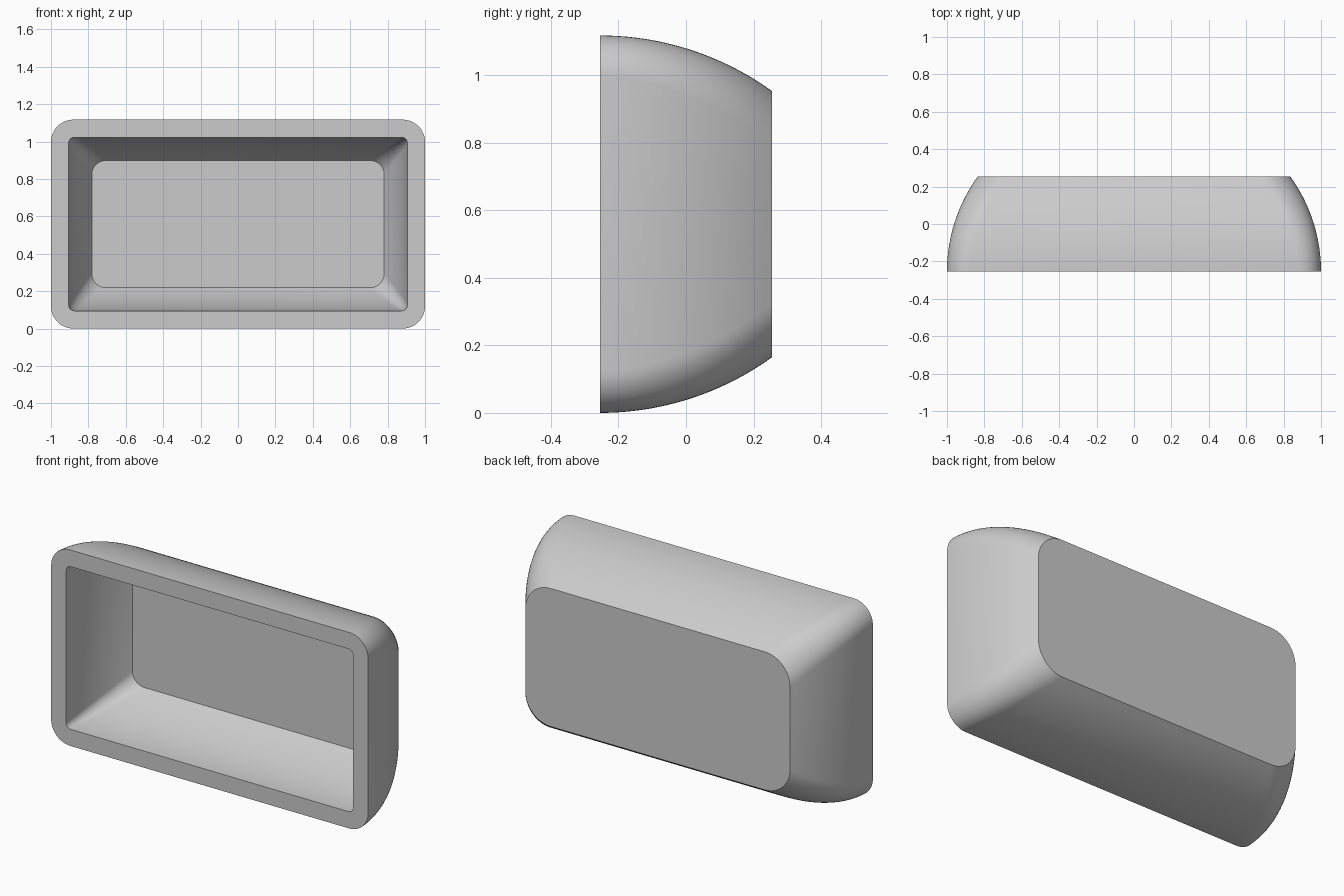
import bpy
import bmesh
from math import sin, cos, pi, sqrt

cube = bpy.data.objects.get("Cube")
if cube:
    bpy.data.objects.remove(cube)

HALF_X, HALF_Z = 1.0, 0.5585
FRONT_Y, DEPTH = -0.255, 0.51
WALL, ARC_R = 0.095, 0.871
STEPS, CORNER_STEPS = 20, 12

grey = bpy.data.materials.new("plain grey")
grey.use_nodes = True
grey.diffuse_color = (0.6, 0.6, 0.6, 1)
grey.node_tree.nodes["Principled BSDF"].inputs["Base Color"].default_value = grey.diffuse_color


def rounded_ring(bm, half_x, half_z, radius, y):
    """Rounded rectangle of vertices facing the front."""
    ring = []
    for corner, (sx, sz) in enumerate(((1, 1), (-1, 1), (-1, -1), (1, -1))):
        for i in range(CORNER_STEPS + 1):
            a = (corner + i / CORNER_STEPS) * pi / 2
            x = sx * (half_x - radius) + radius * cos(a)
            z = sz * (half_z - radius) + radius * sin(a)
            ring.append(bm.verts.new((x, y, z + HALF_Z)))
    return ring


def bridge(bm, a, b):
    for i in range(len(a)):
        j = (i + 1) % len(a)
        bm.faces.new((a[i], a[j], b[j], b[i]))


def curved_wall(bm, margin, depth, arc, r_front, r_back):
    """Wall that curves inward from the rim, closed by a flat back."""
    rings = []
    for s in range(STEPS + 1):
        f = s / STEPS
        t = f * depth
        inset = margin + arc - sqrt(arc * arc - t * t)
        radius = r_front + (r_back - r_front) * f
        rings.append(rounded_ring(bm, HALF_X - inset, HALF_Z - inset, radius, FRONT_Y + t))
    for a, b in zip(rings, rings[1:]):
        bridge(bm, a, b)
    bm.faces.new(rings[-1])
    return rings[0]


# Hollow tray: outer shell, inner cavity and flat front rim
bm = bmesh.new()
outer = curved_wall(bm, 0, DEPTH, ARC_R, 0.12, 0.16)
inner = curved_wall(bm, WALL, DEPTH - 0.09, ARC_R - WALL, 0.03, 0.075)
bridge(bm, outer, inner)
bmesh.ops.recalc_face_normals(bm, faces=bm.faces)

mesh = bpy.data.meshes.new("tray_shell")
bm.to_mesh(mesh)
bm.free()
mesh.materials.append(grey)
tray = bpy.data.objects.new("tray_shell", mesh)
bpy.context.collection.objects.link(tray)

# Smooth curved walls, crisp rim and back edges
bpy.ops.object.select_all(action="DESELECT")
tray.select_set(True)
bpy.context.view_layer.objects.active = tray
bpy.ops.object.shade_smooth_by_angle(angle=pi / 6)
